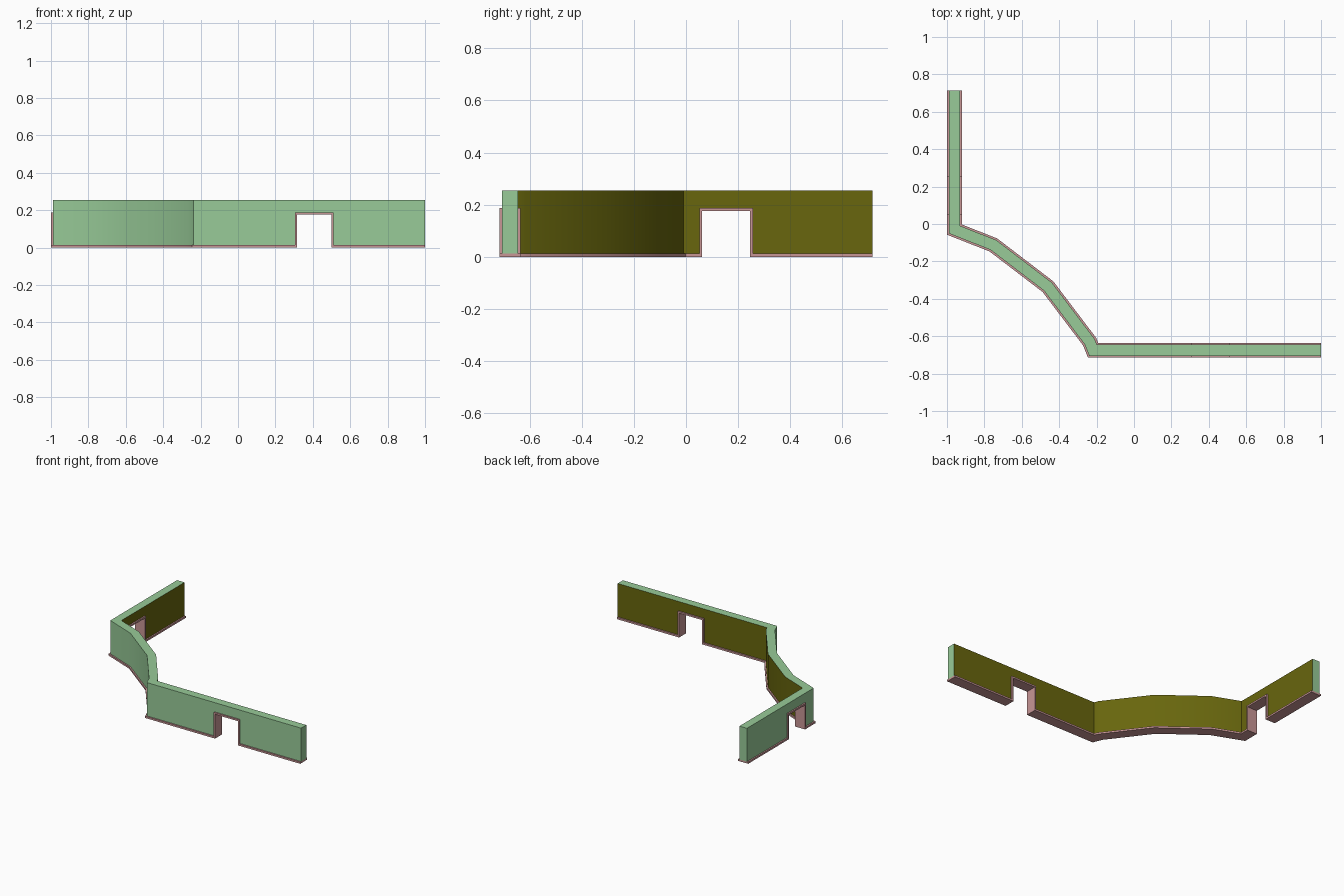
import bpy
import bmesh
from math import radians
from mathutils import Vector

default = bpy.data.objects.get("Cube")
if default:
    bpy.data.objects.remove(default, do_unlink=True)


def material(name, rgb):
    mat = bpy.data.materials.new(name)
    mat.use_nodes = True
    mat.diffuse_color = (*rgb, 1)
    mat.node_tree.nodes["Principled BSDF"].inputs["Base Color"].default_value = (*rgb, 1)
    return mat


green = material("pale green", (0.314, 0.597, 0.314))
olive = material("dark olive", (0.138, 0.133, 0.004))
pink = material("dusty pink", (0.58, 0.305, 0.305))

# Heights: floor, skirting top, door opening top, door frame top, wall top
LEVELS = [0, 0.013, 0.176, 0.188, 0.255]
FRAME = 0.011
DOOR_HALF = 0.092
WALL_HALF, TRIM_HALF = 0.03, 0.04


def door_stations(centre):
    outer = DOOR_HALF + FRAME
    return [centre - outer, centre - DOOR_HALF, centre + DOOR_HALF, centre + outer]


# Centre line: side wall with a door, faceted bend, front wall with a door
side_x, front_y = -0.96, -0.675
path = [Vector((side_x, 0.715))]
path += [Vector((side_x, y)) for y in reversed(door_stations(0.154))]
path += [Vector(p) for p in ((side_x, -0.03), (-0.752, -0.112), (-0.46, -0.335),
                             (-0.238, -0.628), (-0.219, front_y))]
path += [Vector((x, front_y)) for x in door_stations(0.408)]
path.append(Vector((1, front_y)))

# Kind of each column between two neighbouring stations
door = ["jamb", "opening", "jamb"]
columns = ["wall"] + door + ["wall"] * 6 + door + ["wall"]
WALL_ROWS = {"wall": (1, 2, 3), "jamb": (3,), "opening": (3,)}
TRIM_ROWS = {"wall": (0,), "jamb": (0, 1, 2), "opening": (2,)}


def mitres():
    """Offset direction towards the inner side at every station."""
    result = []
    for i, p in enumerate(path):
        before = (p - path[i - 1]).normalized() if i else None
        after = (path[i + 1] - p).normalized() if i + 1 < len(path) else None
        before, after = before or after, after or before
        n1, n2 = Vector((-before.y, before.x)), Vector((-after.y, after.x))
        result.append((n1 + n2) / (1 + n1.dot(n2)))
    return result


OFFSETS = mitres()


def build(name, rows, half, materials):
    """Thicken the chosen cells of the unrolled wall into one closed mesh."""
    bm = bmesh.new()
    cells = {(i, j) for i, kind in enumerate(columns) for j in rows[kind]}
    verts = {}

    def vert(i, j, side):
        key = (i, j, side)
        if key not in verts:
            p = path[i] + OFFSETS[i] * half * side
            verts[key] = bm.verts.new((p.x, p.y, LEVELS[j]))
        return verts[key]

    for i, j in sorted(cells):
        corners = [(i, j), (i + 1, j), (i + 1, j + 1), (i, j + 1)]
        bm.faces.new([vert(*c, -1) for c in corners])
        inner = bm.faces.new([vert(*c, 1) for c in reversed(corners)])
        inner.material_index = len(materials) - 1
        neighbours = [(i, j - 1), (i + 1, j), (i, j + 1), (i - 1, j)]
        for k, cell in enumerate(neighbours):
            if cell not in cells:
                a, b = corners[k], corners[(k + 1) % 4]
                bm.faces.new([vert(*b, -1), vert(*a, -1), vert(*a, 1), vert(*b, 1)])

    bmesh.ops.recalc_face_normals(bm, faces=bm.faces[:])
    bmesh.ops.dissolve_limit(bm, angle_limit=radians(1), verts=bm.verts[:],
                             edges=bm.edges[:], delimit={"MATERIAL"})
    # Smooth the gentle bend and keep the corners sharp
    for face in bm.faces:
        face.smooth = True
    for edge in bm.edges:
        edge.smooth = edge.calc_face_angle(0) < radians(30)

    mesh = bpy.data.meshes.new(name)
    bm.to_mesh(mesh)
    bm.free()
    for mat in materials:
        mesh.materials.append(mat)
    obj = bpy.data.objects.new(name, mesh)
    bpy.context.collection.objects.link(obj)
    return obj


# Wall body: green outside, olive inside
build("wall", WALL_ROWS, WALL_HALF, [green, olive])
# Skirting that runs up around both doorways
build("skirting_and_door_frames", TRIM_ROWS, TRIM_HALF, [pink])
